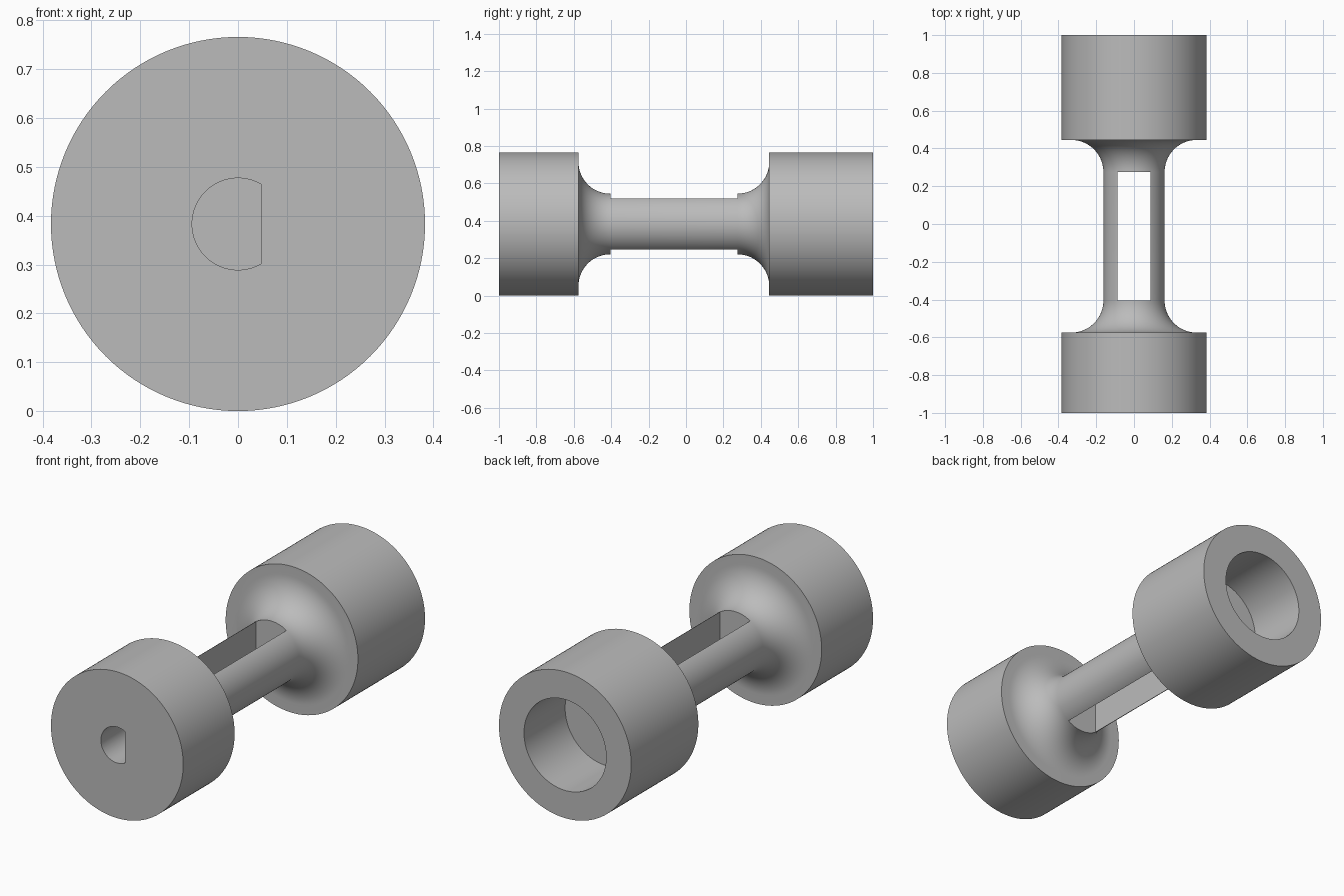
import bpy, bmesh, math
from mathutils import Matrix, Vector

cube = bpy.data.objects.get("Cube")
if cube:
    bpy.data.objects.remove(cube, do_unlink=True)

R = 0.383            # drum radius, also the height of the axis
NECK = 0.162         # shaft radius
FILLET = 0.17        # blend between shaft and drum
FRONT, BACK = -0.575, 0.445   # inner faces of the drums
BORE, BORE_DEPTH = 0.238, 0.34
KEY, KEY_DEPTH = 0.094, 0.3
SLOT = 0.088         # half width of the slot

grey = bpy.data.materials.new("grey")
grey.use_nodes = True
colour = (0.5, 0.5, 0.5, 1)
grey.diffuse_color = colour
grey.node_tree.nodes["Principled BSDF"].inputs["Base Color"].default_value = colour


def make_object(name, bm):
    bmesh.ops.recalc_face_normals(bm, faces=bm.faces)
    mesh = bpy.data.meshes.new(name)
    bm.to_mesh(mesh)
    bm.free()
    mesh.materials.append(grey)
    obj = bpy.data.objects.new(name, mesh)
    bpy.context.collection.objects.link(obj)
    return obj


def fillet(face_y, side, steps=20):
    """Quarter arc from the drum face down to the shaft, as (y, radius)."""
    cy, cr = face_y + side * FILLET, NECK + FILLET
    angles = [math.pi / 2 * i / steps for i in range(steps + 1)]
    return [(cy - side * FILLET * math.cos(a), cr - FILLET * math.sin(a)) for a in angles]


# Turned body: two drums, blended shaft and blind bore in the back
profile = [(-1, 0), (-1, R), (FRONT, R)]
profile += fillet(FRONT, 1) + fillet(BACK, -1)[::-1]
profile += [(BACK, R), (1, R), (1, BORE), (1 - BORE_DEPTH, BORE), (1 - BORE_DEPTH, 0)]

bm = bmesh.new()
verts = [bm.verts.new((r, y, R)) for y, r in profile]
edges = [bm.edges.new(pair) for pair in zip(verts, verts[1:])]
bmesh.ops.spin(bm, geom=verts + edges, cent=(0, 0, R), axis=(0, 1, 0),
               angle=math.tau, steps=128, use_duplicate=False)
bmesh.ops.remove_doubles(bm, verts=bm.verts, dist=1e-5)
body = make_object("coupling_body", bm)

# Slot straight down through the shaft
slot_start, slot_end = FRONT + FILLET, BACK - FILLET
bm = bmesh.new()
bmesh.ops.create_cube(bm, size=1, matrix=Matrix.Translation((0, (slot_start + slot_end) / 2, R))
                      @ Matrix.Diagonal((2 * SLOT, slot_end - slot_start, 1, 1)))
slot_cutter = make_object("slot_cutter", bm)

# D-shaped blind hole in the front
bm = bmesh.new()
arc = [math.radians(60 + 240 * i / 64) for i in range(65)]
face = bm.faces.new([bm.verts.new((KEY * math.cos(a), -1.1, R + KEY * math.sin(a))) for a in arc])
grown = bmesh.ops.extrude_face_region(bm, geom=[face])["geom"]
bmesh.ops.translate(bm, vec=Vector((0, KEY_DEPTH + 0.1, 0)),
                    verts=[g for g in grown if isinstance(g, bmesh.types.BMVert)])
key_cutter = make_object("shaft_hole_cutter", bm)

# Cut the body, then drop the cutters
bpy.context.view_layer.objects.active = body
body.select_set(True)
for cutter in (slot_cutter, key_cutter):
    cutter.hide_render = True
    mod = body.modifiers.new("cut", 'BOOLEAN')
    mod.operation = 'DIFFERENCE'
    mod.solver = 'EXACT'
    mod.object = cutter
    bpy.ops.object.modifier_apply(modifier=mod.name)
    bpy.data.objects.remove(cutter, do_unlink=True)

bpy.ops.object.shade_smooth_by_angle(angle=math.radians(30))
